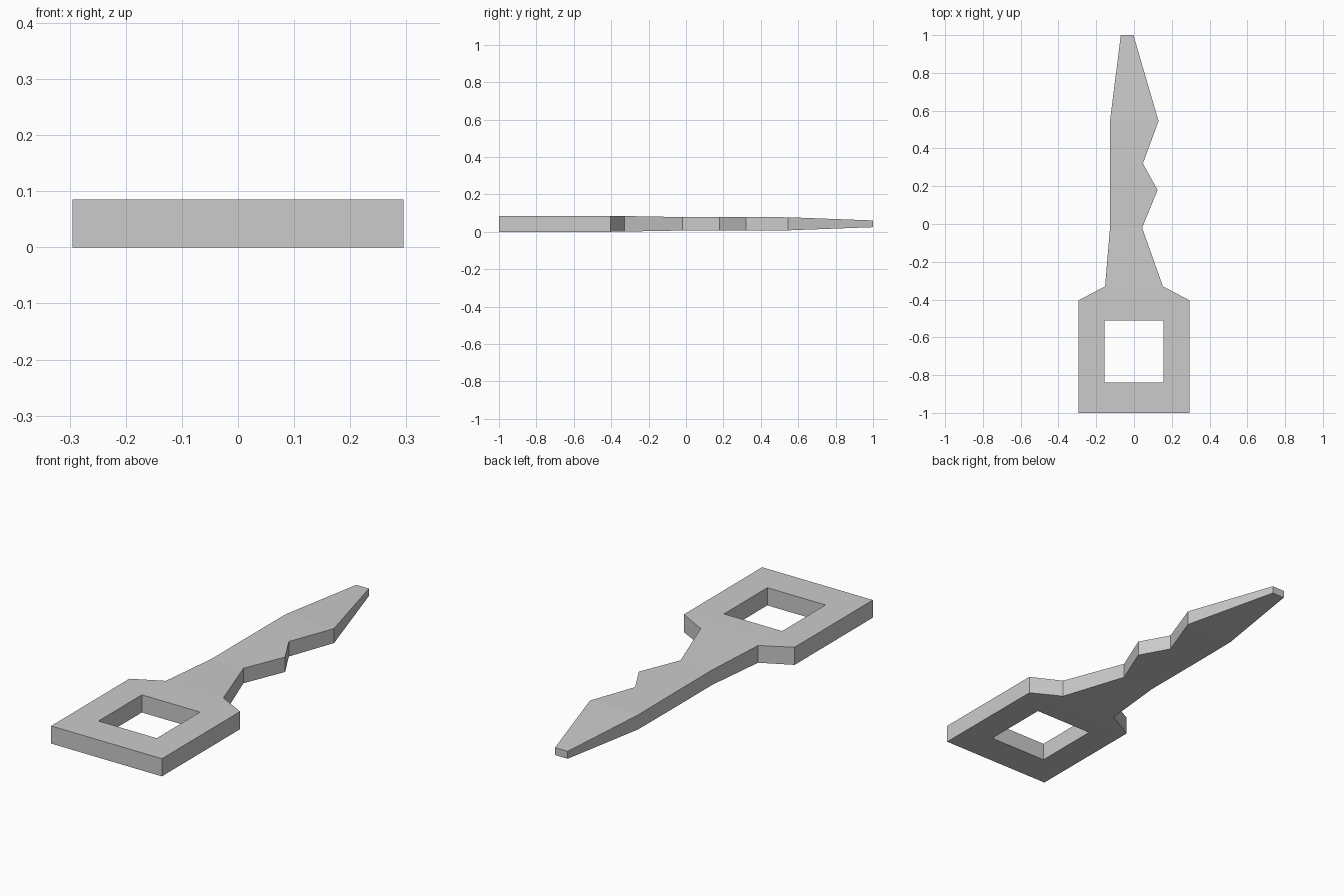
import bpy
import bmesh

if "Cube" in bpy.data.objects:
    bpy.data.objects.remove(bpy.data.objects["Cube"], do_unlink=True)

# Plain grey metal
metal = bpy.data.materials.new("grey_metal")
metal.use_nodes = True
colour = (0.6, 0.6, 0.6, 1)
metal.diffuse_color = colour
metal.node_tree.nodes["Principled BSDF"].inputs["Base Color"].default_value = colour

MID = 0.0425  # height of the middle plane

bm = bmesh.new()


def pair(x, y, half=MID):
    """Bottom and top vertex at one outline point."""
    return bm.verts.new((x, y, MID - half)), bm.verts.new((x, y, MID + half))


def plate(corners):
    """Top and bottom face of one anticlockwise patch."""
    bm.faces.new([c[1] for c in corners])
    bm.faces.new([c[0] for c in reversed(corners)])


def wall(a, b):
    bm.faces.new((a[0], b[0], b[1], a[1]))


# Square bow with a window
outer = [pair(*p) for p in ((-0.295, -1), (0.295, -1), (0.295, -0.405), (-0.295, -0.405))]
inner = [pair(*p) for p in ((-0.155, -0.84), (0.155, -0.84), (0.155, -0.51), (-0.155, -0.51))]
for i in range(4):
    j = (i + 1) % 4
    plate((outer[i], outer[j], inner[j], inner[i]))
    wall(inner[j], inner[i])
    if i != 2:
        wall(outer[i], outer[j])

# Shoulder and toothed blade: y, left edge, right edge, half thickness
stations = [
    (-0.33, -0.153, 0.153, 0.0415),
    (-0.02, -0.127, 0.043, 0.036),
    (0.18, -0.127, 0.125, 0.036),
    (0.32, -0.127, 0.047, 0.036),
    (0.545, -0.127, 0.13, 0.035),
    (1.0, -0.07, -0.003, 0.018),
]
left, right = outer[3], outer[2]
for y, x0, x1, half in stations:
    new_left, new_right = pair(x0, y, half), pair(x1, y, half)
    plate((left, right, new_right, new_left))
    wall(right, new_right)
    wall(new_left, left)
    left, right = new_left, new_right
wall(right, left)  # blunt tip

bmesh.ops.recalc_face_normals(bm, faces=bm.faces)
mesh = bpy.data.meshes.new("key")
bm.to_mesh(mesh)
bm.free()
mesh.materials.append(metal)
key = bpy.data.objects.new("key", mesh)
bpy.context.collection.objects.link(key)
